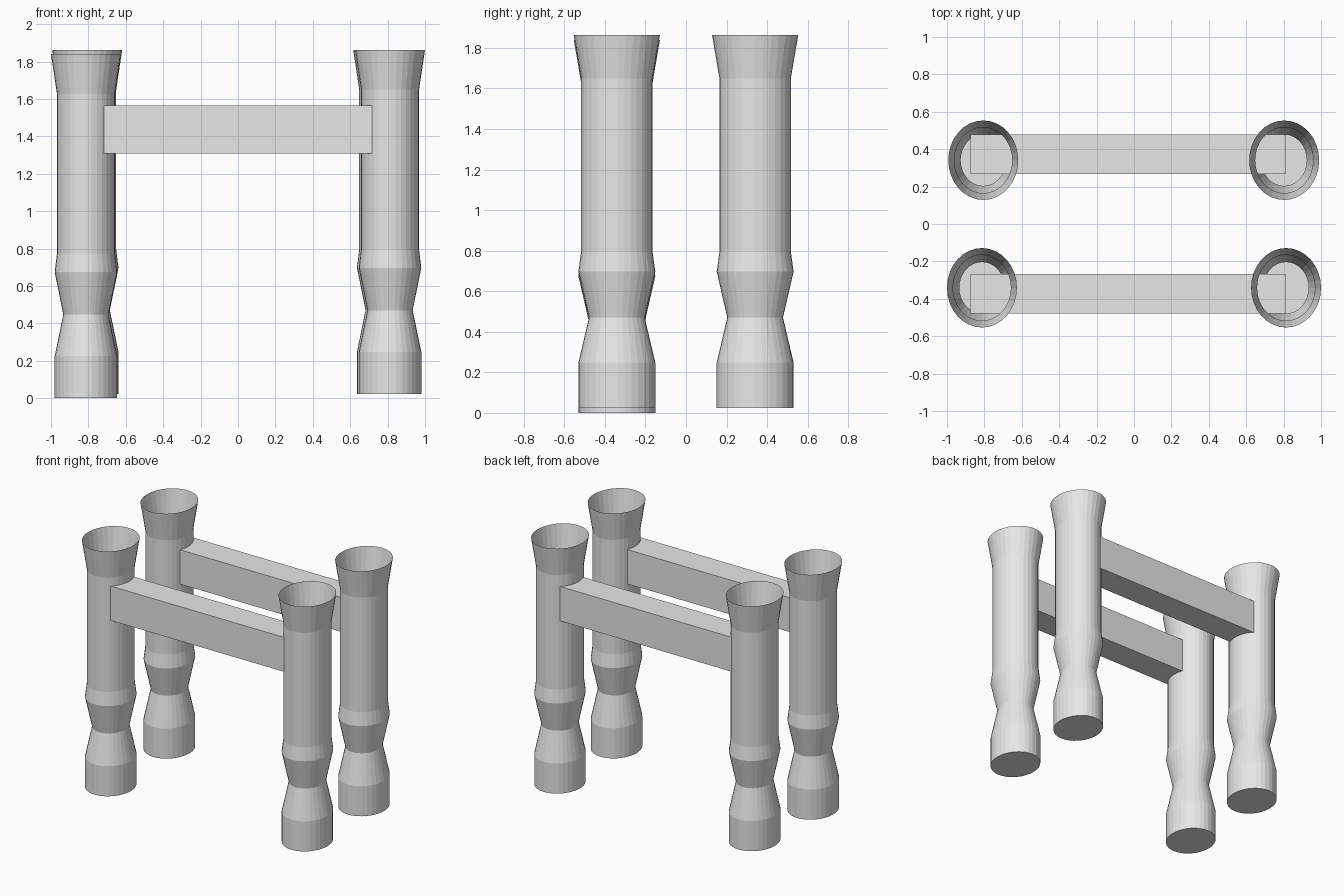
import bpy
import bmesh
from math import cos, sin, tau

cube = bpy.data.objects.get("Cube")
if cube:
    bpy.data.objects.remove(cube, do_unlink=True)

# Plain grey material
grey = bpy.data.materials.new("plain_grey")
grey.use_nodes = True
colour = (0.8, 0.8, 0.8, 1)
grey.diffuse_color = colour
grey.node_tree.nodes["Principled BSDF"].inputs["Base Color"].default_value = colour

SIDES = 32
DEPTH_RATIO = 1.136   # legs are slightly oval, deeper than wide

# Leg profile: (half width, height)
PROFILE = [(0.167, 0.023), (0.167, 0.248), (0.121, 0.47), (0.167, 0.697),
           (0.155, 0.795), (0.155, 1.65), (0.187, 1.863)]


def finish(name, bm):
    bmesh.ops.recalc_face_normals(bm, faces=bm.faces)
    mesh = bpy.data.meshes.new(name)
    bm.to_mesh(mesh)
    bm.free()
    mesh.materials.append(grey)
    obj = bpy.data.objects.new(name, mesh)
    bpy.context.collection.objects.link(obj)
    return obj


def leg(name, x, y, drop=0):
    """Hollow oval turned leg, closed below and open at the flared top."""
    bm = bmesh.new()
    rings = [[bm.verts.new((r * cos(tau * i / SIDES),
                            r * DEPTH_RATIO * sin(tau * i / SIDES), z))
              for i in range(SIDES)] for r, z in PROFILE]
    for low, high in zip(rings, rings[1:]):
        for i in range(SIDES):
            j = (i + 1) % SIDES
            bm.faces.new((low[i], low[j], high[j], high[i]))
    bm.faces.new(rings[0][::-1])
    finish(name, bm).location = (x, y, -drop)


def rail(name, y):
    """Rectangular beam whose ends run inside the legs."""
    bm = bmesh.new()
    bmesh.ops.create_cube(bm, size=1)
    bmesh.ops.scale(bm, vec=(1.688, 0.211, 0.257), verts=bm.verts)
    finish(name, bm).location = (-0.03, y, 1.436)


# Four legs, one sitting slightly lower
leg("front_right_leg", -0.813, -0.341, drop=0.023)
leg("front_left_leg", 0.813, -0.341)
leg("back_right_leg", -0.806, 0.341)
leg("back_left_leg", 0.803, 0.341)

# Two long rails
rail("front_rail", -0.373)
rail("back_rail", 0.373)
